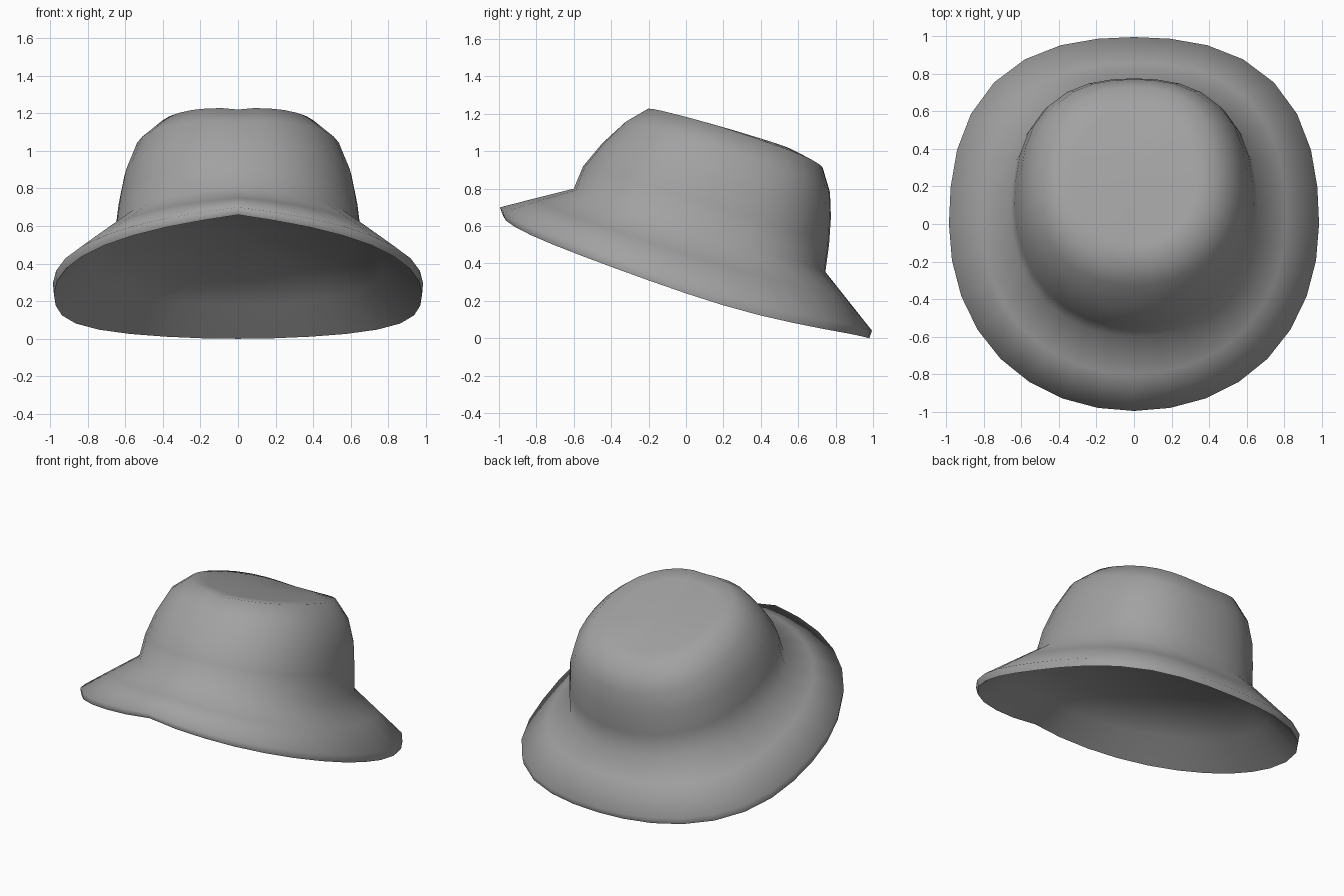
import bpy, bmesh
from math import sin, cos, pi

cube = bpy.data.objects.get("Cube")
if cube:
    bpy.data.objects.remove(cube)

SIDES = 32
THICK = 0.03

# Each ring: front y, front z, back y, back z, half width, drop at the sides
brim_lip = (-0.98, 0.66, 0.98, 0.0, 0.98, 0.09)
brim = [
    (-0.995, 0.70, 0.995, 0.04, 0.985, 0.075),
    (-0.80, 0.75, 0.86, 0.21, 0.81, 0.04),
    (-0.60, 0.80, 0.745, 0.355, 0.655, 0.015),
]
crown = [
    (-0.55, 0.92, 0.765, 0.50, 0.635, -0.01),
    (-0.45, 1.04, 0.775, 0.65, 0.605, -0.02),
    (-0.33, 1.15, 0.77, 0.78, 0.545, -0.045),
    (-0.21, 1.22, 0.73, 0.915, 0.43, -0.04),
    (-0.11, 1.20, 0.60, 0.99, 0.33, -0.02),
]


def add_ring(bm, ring):
    """Tilted oval, slightly squarer at the back, sagging towards the sides."""
    fy, fz, by, bz, width, drop = ring
    verts = []
    for i in range(SIDES):
        a = 2 * pi * i / SIDES
        s, c = sin(a), cos(a)
        bulge = 1 + (0.07 if c > 0 else 0.02) * sin(2 * a) ** 2
        x = width * s * bulge
        y = (fy + by) / 2 + (by - fy) / 2 * c * bulge
        z = (fz + bz) / 2 + (bz - fz) / 2 * c - drop * abs(s) ** (1.4 + 0.6 * c)
        verts.append(bm.verts.new((x, y, z)))
    return verts


def loft(bm, start, rings, rise):
    """Skin the rings from a starting loop and close the end with a fan."""
    last = start
    for ring in rings:
        verts = add_ring(bm, ring)
        for i in range(SIDES):
            j = (i + 1) % SIDES
            bm.faces.new((last[i], last[j], verts[j], verts[i]))
        last = verts
    y = sum(v.co.y for v in last) / SIDES
    z = sum(v.co.z for v in last) / SIDES + rise
    tip = bm.verts.new((0, y, z))
    for i in range(SIDES):
        bm.faces.new((last[i], last[(i + 1) % SIDES], tip))


def inset(ring):
    fy, fz, by, bz, width, drop = ring
    return (fy + THICK, fz - THICK, by - THICK, bz - THICK, width - THICK, drop)


bm = bmesh.new()
lip = add_ring(bm, brim_lip)

# Outer cloth, then the brim lining closed by a shallow ceiling
loft(bm, lip, brim + crown, 0.005)
loft(bm, lip, [inset(r) for r in brim[1:]], 0.04)

bmesh.ops.recalc_face_normals(bm, faces=bm.faces)

# Smooth cloth with a hard edge only along the lip
for face in bm.faces:
    face.smooth = True
for i in range(SIDES):
    bm.edges.get((lip[i], lip[(i + 1) % SIDES])).smooth = False

mesh = bpy.data.meshes.new("bucket_hat")
bm.to_mesh(mesh)
bm.free()

hat = bpy.data.objects.new("bucket_hat", mesh)
bpy.context.collection.objects.link(hat)

# Grey cloth
colour = (0.36, 0.36, 0.36, 1)
cloth = bpy.data.materials.new("grey_cloth")
cloth.use_nodes = True
cloth.diffuse_color = colour
cloth.node_tree.nodes["Principled BSDF"].inputs["Base Color"].default_value = colour
mesh.materials.append(cloth)
